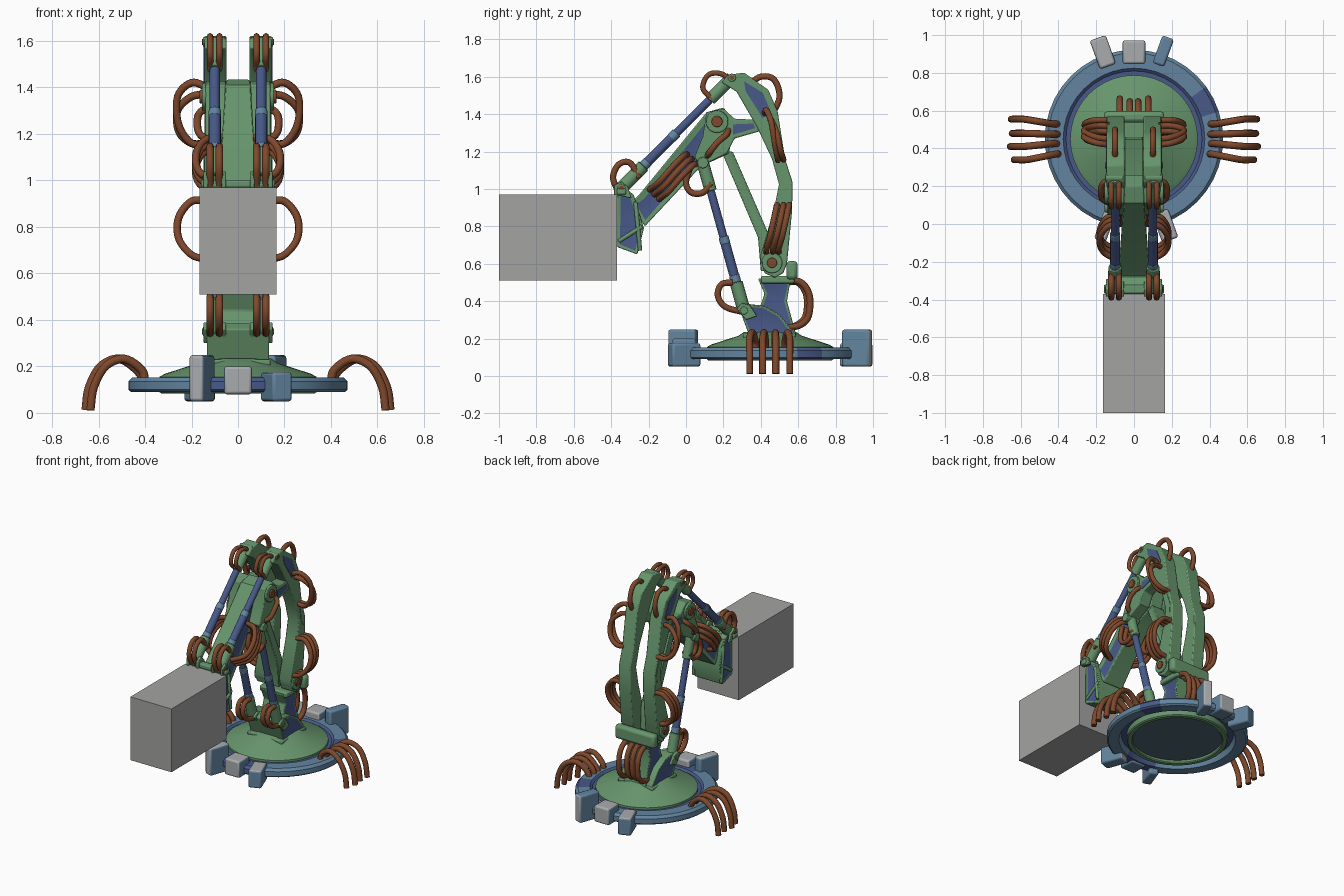
import bpy, bmesh, math
from mathutils import Vector, Matrix

if "Cube" in bpy.data.objects:
    bpy.data.objects.remove(bpy.data.objects["Cube"])

def material(name, r, g, b):
    m = bpy.data.materials.new(name)
    m.diffuse_color = (r, g, b, 1)
    m.use_nodes = True
    m.node_tree.nodes["Principled BSDF"].inputs["Base Color"].default_value = m.diffuse_color
    return m

GREEN = material("sage green", .135, .30, .15)
NAVY = material("dusk blue", .065, .10, .25)
STEEL = material("steel blue", .125, .235, .35)
BROWN = material("rust brown", .21, .065, .025)
PALE = material("pale grey", .40, .41, .42)
GREY = material("mid grey", .37, .375, .365)
SLATE = material("slate", .07, .13, .17)

def finish(name, bm, mats, bevel=0.0, rule=None):
    bmesh.ops.recalc_face_normals(bm, faces=bm.faces)
    bm.normal_update()
    if rule:
        for f in bm.faces:
            f.material_index = rule(f)
    me = bpy.data.meshes.new(name)
    bm.to_mesh(me)
    bm.free()
    for m in mats:
        me.materials.append(m)
    o = bpy.data.objects.new(name, me)
    bpy.context.collection.objects.link(o)
    bpy.ops.object.select_all(action='DESELECT')
    o.select_set(True)
    bpy.context.view_layer.objects.active = o
    bpy.ops.object.shade_smooth_by_angle(angle=math.radians(35))
    if bevel:
        b = o.modifiers.new("bevel", 'BEVEL')
        b.width, b.segments, b.limit_method = bevel, 2, 'ANGLE'
        b.angle_limit = math.radians(40)
    return o

def plate(name, pts, x0, x1, mat=GREEN, panel=None, rim=.016, bevel=.007, taper=None):
    """Side profile (y, z) extruded from x0 to x1, with an optional sunk side panel."""
    bm = bmesh.new()
    f = bm.faces.new([bm.verts.new((x0, y, z)) for y, z in pts])
    ext = bmesh.ops.extrude_face_region(bm, geom=[f])['geom']
    bmesh.ops.translate(bm, verts=[v for v in ext if isinstance(v, bmesh.types.BMVert)], vec=(x1 - x0, 0, 0))
    bmesh.ops.recalc_face_normals(bm, faces=bm.faces)
    if panel:
        sides = [f for f in bm.faces if abs(f.normal.x) > .9]
        bmesh.ops.inset_individual(bm, faces=sides, thickness=rim, depth=-.005)
        for f in sides:
            f.material_index = 1
    if taper:
        for v in bm.verts:
            v.co.x *= taper(v.co.y)
    return finish(name, bm, [mat, panel or mat], bevel)

def box(name, c, size, mats, rot=0, bevel=.01, rule=None):
    bm = bmesh.new()
    m = Matrix.Translation(c) @ Matrix.Rotation(rot, 4, 'Z') @ Matrix.Diagonal((*size, 1))
    bmesh.ops.create_cube(bm, size=1, matrix=m)
    return finish(name, bm, mats, bevel, rule)

def rod(name, a, b, r, mat, seg=16, bevel=.004):
    a, b = Vector(a), Vector(b)
    bm = bmesh.new()
    m = Matrix.Translation((a + b) / 2) @ (b - a).to_track_quat('Z', 'Y').to_matrix().to_4x4()
    bmesh.ops.create_cone(bm, cap_ends=True, segments=seg, radius1=r, radius2=r, depth=(b - a).length, matrix=m)
    return finish(name, bm, [mat], bevel)

def lathe(name, prof, mats, seg=40, rule=None):
    bm = bmesh.new()
    vs = [bm.verts.new((r, .45, z)) for r, z in prof]
    es = [bm.edges.new((vs[i], vs[i + 1])) for i in range(len(vs) - 1)]
    bmesh.ops.spin(bm, geom=vs + es, cent=(0, .45, 0), axis=(0, 0, 1), angle=2 * math.pi, steps=seg)
    bmesh.ops.remove_doubles(bm, verts=bm.verts, dist=1e-4)
    return finish(name, bm, mats, 0, rule)

def cables(name, paths, r=.0165, n=6):
    """Smooth round hoses through the given points, mirrored to both sides."""
    cu = bpy.data.curves.new(name, 'CURVE')
    cu.dimensions, cu.bevel_depth, cu.bevel_resolution, cu.use_fill_caps = '3D', r, 2, True
    for path in paths:
        for s in (1, -1):
            p = [Vector((s * x, y, z)) for x, y, z in path]
            p = [2 * p[0] - p[1]] + p + [2 * p[-1] - p[-2]]
            out = []
            for i in range(1, len(p) - 2):
                a, b, c, d = p[i - 1:i + 3]
                for k in range(n):
                    t = k / n
                    out.append(.5 * (2 * b + (c - a) * t + (2 * a - 5 * b + 4 * c - d) * t**2 + (3 * b - a - 3 * c + d) * t**3))
            out.append(p[-2])
            sp = cu.splines.new('POLY')
            sp.points.add(len(out) - 1)
            for q, v in zip(sp.points, out):
                q.co = (*v, 1)
            sp.use_smooth = True
    cu.materials.append(BROWN)
    o = bpy.data.objects.new(name, cu)
    bpy.context.collection.objects.link(o)
    bpy.ops.object.select_all(action='DESELECT')
    o.select_set(True)
    bpy.context.view_layer.objects.active = o
    bpy.ops.object.convert(target='MESH')

# Base: outer ring with a few darker patches, cone deck, underside disc
def ring_rule(f):
    c = f.calc_center_median() - Vector((0, .45, 0))
    a = math.degrees(math.atan2(c.y, c.x)) % 360
    return 1 if c.xy.length < .375 or 18 < a < 40 or 255 < a < 285 else 0
lathe("base_ring", [(.39, .09), (.46, .09), (.472, .10), (.472, .135), (.455, .152), (.375, .152), (.36, .14),
                    (.33, .14), (.33, .13), (.375, .13), (.39, .09)], [STEEL, NAVY], 40, ring_rule)
lathe("base_deck", [(.30, .115), (.30, .09), (.305, .083), (.33, .083), (.338, .09), (.338, .155), (.315, .168),
                    (.17, .215), (.14, .235), (0, .235)], [GREEN])
lathe("underside_disc", [(0, .105), (.305, .105)], [SLATE])

# Counterweight blocks, front group is the back group turned half way round
def block_rule(f):
    x, y = f.calc_center_median().xy
    top = f.normal.z > .8 and (y < .5 or x < .1)
    return 1 if top or (f.normal.y < -.8 and x < .1) or (f.normal.y > .8 and x > -.1) else 0
for s, side in ((1, "back"), (-1, "front")):
    for x, y, w, d, z0, z1, a in ((-.165, .46, .09, .16, .05, .175, 20), (0, .46, .12, .125, .08, .20, 0),
                                  (.155, .465, .065, .155, .05, .248, -20)):
        box(side + "_block", (s * x, .45 + s * y, (z0 + z1) / 2), (w, d, z1 - z0), [STEEL, PALE],
            math.radians(a), .012, block_rule)

# Pedestal, neck and lower bracket
plate("pedestal", [(.36, .36), (.40, .38), (.42, .44), (.385, .52), (.56, .52), (.54, .40), (.59, .215), (.36, .215)],
      -.09, .09, GREEN, NAVY, .015)
plate("pedestal_foot", [(.285, .36), (.33, .385), (.42, .375), (.50, .33), (.575, .235), (.58, .21), (.34, .21)],
      -.135, .135, GREEN, NAVY, .014)
box("foot_plate", (0, .445, .215), (.28, .28, .03), [GREEN], 0, .008)
box("lower_bracket", (0, .567, .565), (.32, .06, .10), [GREEN], 0, .02)
box("bracket_floor", (0, .49, .515), (.22, .18, .04), [GREEN])

# Diagonal strut between the elbow and the bracket
plate("main_strut", [(.19, 1.20), (.25, 1.20), (.45, .74), (.46, .56), (.40, .56), (.385, .74)], -.05, .05, GREEN, GREEN, .012)

# Forearm beam, widening toward the wrist, with a slim blue panel
plate("forearm", [(.11, 1.41), (.20, 1.435), (.26, 1.36), (.23, 1.19), (.08, 1.12), (-.22, .80), (-.30, .92), (-.25, .97)],
      -.05, .05, GREEN, NAVY, .034, taper=lambda y: 1 + max(0, .2 - y) * 1.5)
plate("wrist", [(-.37, .97), (-.32, 1.0), (-.28, .97), (-.225, .79), (-.26, .65), (-.37, .69)],
      -.115, .115, GREEN, NAVY, .022)
box("wrist_crossbar", (0, -.345, .985), (.32, .05, .035), [GREEN])
for z0, z1 in (((-.27, .93), (-.245, .67)), ((-.36, .72), (-.235, .80))):
    for s in (1, -1):
        rod("wrist_rib", (s * .112, *z0), (s * .112, *z1), .012, GREEN, 8)

# Gripped load
box("load_box", (0, -.685, .74), (.33, .63, .46), [GREY], 0, 0)

arm = [(.225, 1.61), (.31, 1.622), (.44, 1.53), (.49, 1.415), (.53, 1.16), (.57, 1.035), (.567, .88), (.54, .60), (.52, .55),
       (.475, .525), (.42, .55), (.395, .635), (.47, .89), (.497, 1.025), (.46, 1.16), (.38, 1.33), (.27, 1.52), (.19, 1.57)]
for s in (1, -1):
    X = lambda a, y, z: (s * a, y, z)
    # Bent rear arm with a blue panel at its head
    plate("rear_arm", arm, s * .05, s * .145)
    plate("arm_head_panel", [(.31, 1.575), (.41, 1.515), (.455, 1.41), (.41, 1.38), (.32, 1.52)], s * .142, s * .148, NAVY, bevel=0)
    plate("arm_bend_panel", [(.50, 1.15), (.52, 1.13), (.55, 1.04), (.545, .98), (.515, 1.03)], s * .142, s * .148, GREEN, bevel=0)
    # Elbow cheek with a small blue panel under the boss
    plate("elbow_cheek", [(.11, 1.41), (.20, 1.43), (.26, 1.375), (.38, 1.37), (.40, 1.31), (.26, 1.27), (.22, 1.19), (.08, 1.12), (.045, 1.17), (.09, 1.28)],
          s * .052, s * .14)
    plate("elbow_panel", [(.25, 1.345), (.36, 1.35), (.37, 1.325), (.25, 1.29)], s * .137, s * .143, NAVY, bevel=0)
    # Pivot bosses and bolts
    for y, z, r in ((.166, 1.36, .06), (.46, .605, .055), (.09, 1.14, .03)):
        rod("pivot_boss", X(.05, y, z), X(.155, y, z), r, GREEN, 20)
        if r > .04:
            rod("pivot_bolt", X(.15, y, z), X(.165, y, z), r * .5, BROWN, 12)
    # Upper and lower pistons: sleeve, shaft, barrel, collar, sleeve
    for top, bot, label, f1, f2 in (((.245, 1.595), (-.345, 1.005), "upper", .2, .8), ((.09, 1.14), (.31, .35), "lower", .19, .81)):
        P = lambda t: X(.1, top[0] + (bot[0] - top[0]) * t, top[1] + (bot[1] - top[1]) * t)
        rod(label + "_piston_top_sleeve", P(0), P(f1), .033, GREEN)
        rod(label + "_piston_shaft", P(f1), P(f2), .022, NAVY)
        rod(label + "_piston_barrel", P(.5), P(f2), .026, NAVY)
        rod(label + "_piston_collar", P(.5), P(.55), .027, STEEL)
        rod(label + "_piston_end_collar", P(.76), P(f2), .028, STEEL)
        rod(label + "_piston_end_sleeve", P(f2), P(1), .035, GREEN)
        for q, yz in (("top", top), ("end", bot)):
            rod(label + "_piston_" + q + "_pin", X(.055, *yz), X(.15, *yz), .022, GREEN, 12)
            rod(label + "_piston_" + q + "_bolt", X(.145, *yz), X(.154, *yz), .013, BROWN if label == "upper" else GREEN, 10, 0)
    # Clevis lugs at the wrist and pedestal
    for a in (.062, .138):
        plate("wrist_lug", [(-.385, .97), (-.385, 1.02), (-.345, 1.04), (-.31, 1.01), (-.29, .95)], s * (a - .01), s * (a + .01), bevel=.004)
        plate("pedestal_lug", [(.27, .36), (.30, .39), (.34, .38), (.38, .32), (.32, .30)], s * (a - .01), s * (a + .01), bevel=.004)

# Floor hoses at both sides of the base
cables("floor_hoses", [[(.40, a, .13), (.425 + e, a, .185), (.50 + e, (a + b) / 2, .232), (.58 + e, b, .20), (.63 + e, b, .11), (.645 + e, b, .012)]
                       for a, b, e in ((.37, .34, -.01), (.425, .41, .01), (.475, .48, 0), (.53, .555, .005))], .019)
# Hoses looping out from the rear arm
cables("arm_upper_hoses", [[(.13, .42 + d, 1.40 - d), (.20, .43 + d, 1.42 - 2 * d), (.26, .455 + d, 1.36 - 2 * d),
                            (.255, .475 + d, 1.24 - d), (.20, .49 + d, 1.16), (.13, .49 + d, 1.16)] for d in (0, .03)])
cables("arm_lower_hoses", [[(.13, .485 + d, .91), (.20, .485 + d, .91), (.255, .47 + d, .84), (.255, .45 + d, .75), (.20, .43 + d, .68), (.13, .43 + d, .66)]
                           for d in (0, .035, .065)])
# Small loops in pairs over the joints
pair = (.08, .12)
cables("arm_head_front_hoses", [[(x, .14, 1.48), (x, .09, 1.54), (x, .12, 1.61), (x, .19, 1.615), (x, .25, 1.57)] for x in pair], .014)
cables("arm_head_back_hoses", [[(.10, .34, 1.56), (.10, .40, 1.60), (.10, .47, 1.585), (.10, .50, 1.49), (.10, .45, 1.38)]])
cables("wrist_hoses", [[(x, -.36, .98), (x, -.39, 1.06), (x, -.36, 1.13), (x, -.30, 1.14), (x, -.25, 1.06)] for x in pair])
cables("elbow_hoses", [[(x, .02, 1.11), (x, 0, 1.03), (x, .03, .98), (x, .09, .98), (x, .135, 1.03)] for x in pair])
cables("lower_piston_hoses", [[(x, .25, .50), (x, .19, .49), (x, .17, .43), (x, .21, .37), (x, .31, .34)] for x in pair])
# Hoses along the forearm and elbow
cables("forearm_hoses", [[(.07, .02 + d, 1.17 - d), (.14, .0 + d, 1.16 - d), (.18, -.06 + d, 1.10 - d), (.165, -.13 + d, 1.02 - d), (.08, -.18 + d, .98 - d)]
                         for d in (-.015, .01, .035)])
cables("elbow_side_hoses", [[(.12, .11, 1.17), (.165, .13, 1.20), (.175, .17, 1.25), (.165, .215, 1.29), (.12, .23, 1.32)]])
# Hoses behind the pedestal
cables("pedestal_hoses", [[(x, .53, .50 + e), (x, .60 + e, .50), (x, .645 + e, .43), (x, .64 + e, .32), (x, .59 + e, .27), (x, .53, .26)]
                          for x, e in ((.022, 0), (.075, .015))], .018)
